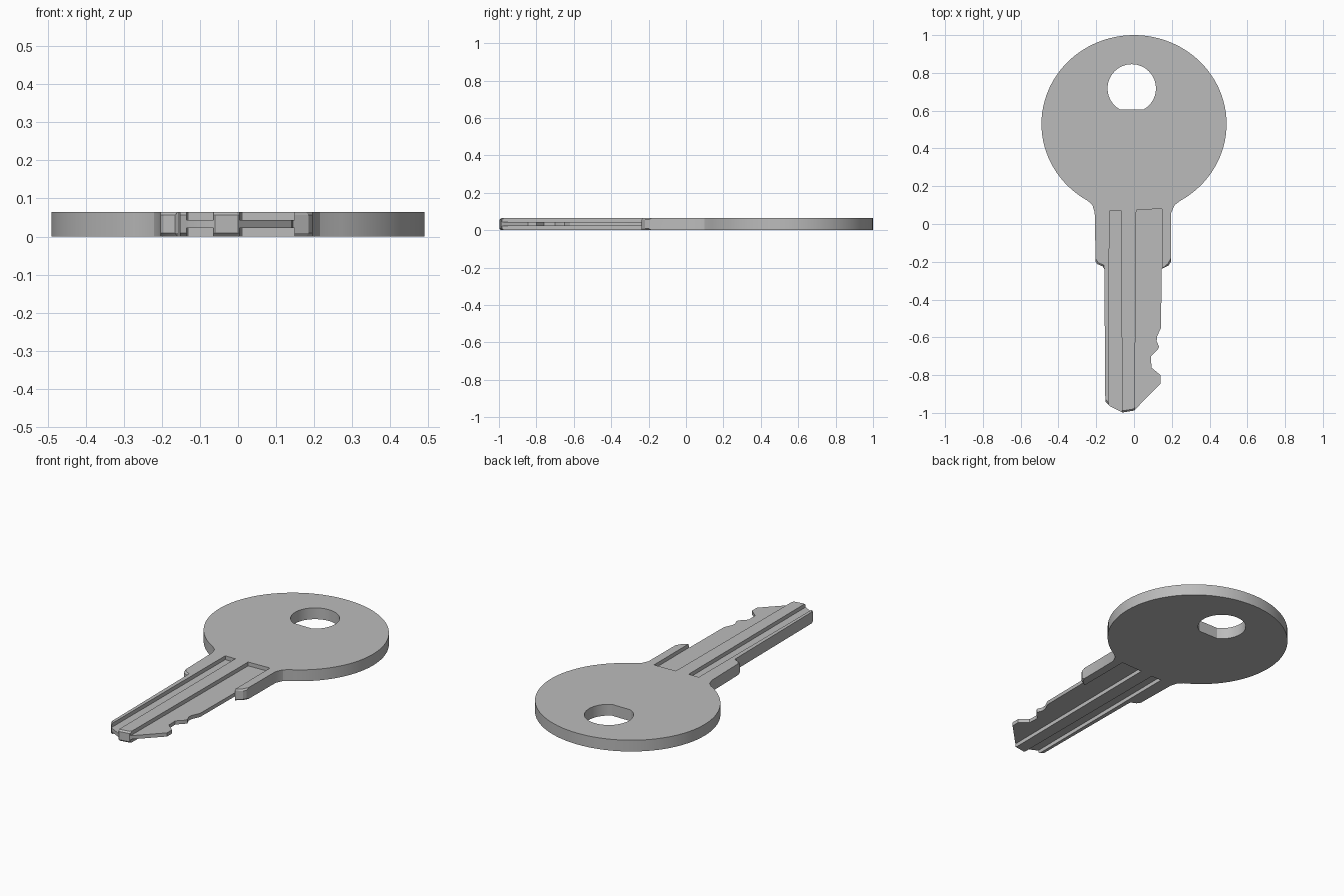
import bpy, bmesh, math

T = 0.065          # thickness of the blank
WEB = 0.022        # depth of each milled groove

cube = bpy.data.objects.get("Cube")
if cube:
    bpy.data.objects.remove(cube, do_unlink=True)

steel = bpy.data.materials.new("grey_steel")
steel.use_nodes = True
steel.diffuse_color = (0.5, 0.5, 0.5, 1)
steel.node_tree.nodes["Principled BSDF"].inputs["Base Color"].default_value = (0.5, 0.5, 0.5, 1)


def arc(cx, cy, rx, ry, a0, a1, n):
    """Points along an elliptical arc, angles in degrees."""
    angles = [math.radians(a0 + (a1 - a0) * i / n) for i in range(n + 1)]
    return [(cx + rx * math.cos(a), cy + ry * math.sin(a)) for a in angles]


def prism(name, outline, z0, z1, chamfer=0):
    """Extrude a flat outline; optionally chamfer the rims of its front-facing ends."""
    bm = bmesh.new()
    base = bm.faces.new([bm.verts.new((x, y, z0)) for x, y in outline])
    top = bmesh.ops.extrude_face_region(bm, geom=[base])["geom"]
    for v in top:
        if isinstance(v, bmesh.types.BMVert):
            v.co.z = z1
    bmesh.ops.recalc_face_normals(bm, faces=bm.faces)
    if chamfer:
        ends = [f for f in bm.faces
                if f.normal.y < -0.25 and f.calc_center_median().y < -0.2]
        rims = {e for f in ends for e in f.edges
                if abs(e.verts[0].co.z - e.verts[1].co.z) < 1e-5}
        bmesh.ops.bevel(bm, geom=list(rims), offset=chamfer, segments=1,
                        affect='EDGES', clamp_overlap=True)
    mesh = bpy.data.meshes.new(name)
    bm.to_mesh(mesh)
    bm.free()
    mesh.materials.append(steel)
    obj = bpy.data.objects.new(name, mesh)
    bpy.context.collection.objects.link(obj)
    return obj


def cut(target, cutter):
    """Subtract the cutter from the target, then discard it."""
    bpy.context.view_layer.objects.active = target
    mod = target.modifiers.new("cut", 'BOOLEAN')
    mod.operation, mod.solver, mod.object = 'DIFFERENCE', 'EXACT', cutter
    bpy.ops.object.modifier_apply(modifier=mod.name)
    bpy.data.objects.remove(cutter, do_unlink=True)


# Round bow, neck and shoulders, then the notched blade
bow = arc(0, 0.53, 0.49, 0.47, -60, 240, 80)
left_side = [(-0.22, 0.10), (-0.208, 0.06), (-0.203, -0.2), (-0.195, -0.212),
             (-0.165, -0.225), (-0.157, -0.24), (-0.152, -0.94)]
tip = [(-0.13, -0.963), (-0.06, -0.998), (0, -0.988)]
notches = [(0.14, -0.845), (0.14, -0.8), (0.092, -0.76), (0.09, -0.7),
           (0.125, -0.665), (0.133, -0.65), (0.12, -0.62), (0.122, -0.595),
           (0.143, -0.55)]
right_side = [(0.146, -0.238), (0.185, -0.218), (0.195, -0.2),
              (0.197, 0.06), (0.215, 0.10)]
key = prism("key_blank", bow + left_side + tip + notches + right_side, 0, T, 0.012)

# Hanging hole with a flattened lower edge
dip = math.degrees(math.asin(0.113 / 0.128))
cut(key, prism("hole_cutter", arc(-0.012, 0.718, 0.128, 0.128, -dip, 180 + dip, 48), -0.1, 0.2))

# Milled grooves: a narrow channel and a wide ledge, on both faces
narrow = [(-0.13, 0.07), (-0.136, -1.1), (-0.064, -1.1), (-0.066, 0.07)]
wide = [(0.012, 0.075), (0.003, -1.1), (0.148, -1.1), (0.148, 0.08)]
for z0, z1 in ((-0.1, WEB), (T - WEB, 0.2)):
    for shape in (narrow, wide):
        cut(key, prism("groove_cutter", shape, z0, z1))

# Smooth the round edges, keep the machined ones sharp
bpy.ops.object.select_all(action='DESELECT')
key.select_set(True)
bpy.context.view_layer.objects.active = key
bpy.ops.object.shade_smooth_by_angle(angle=math.radians(25))
